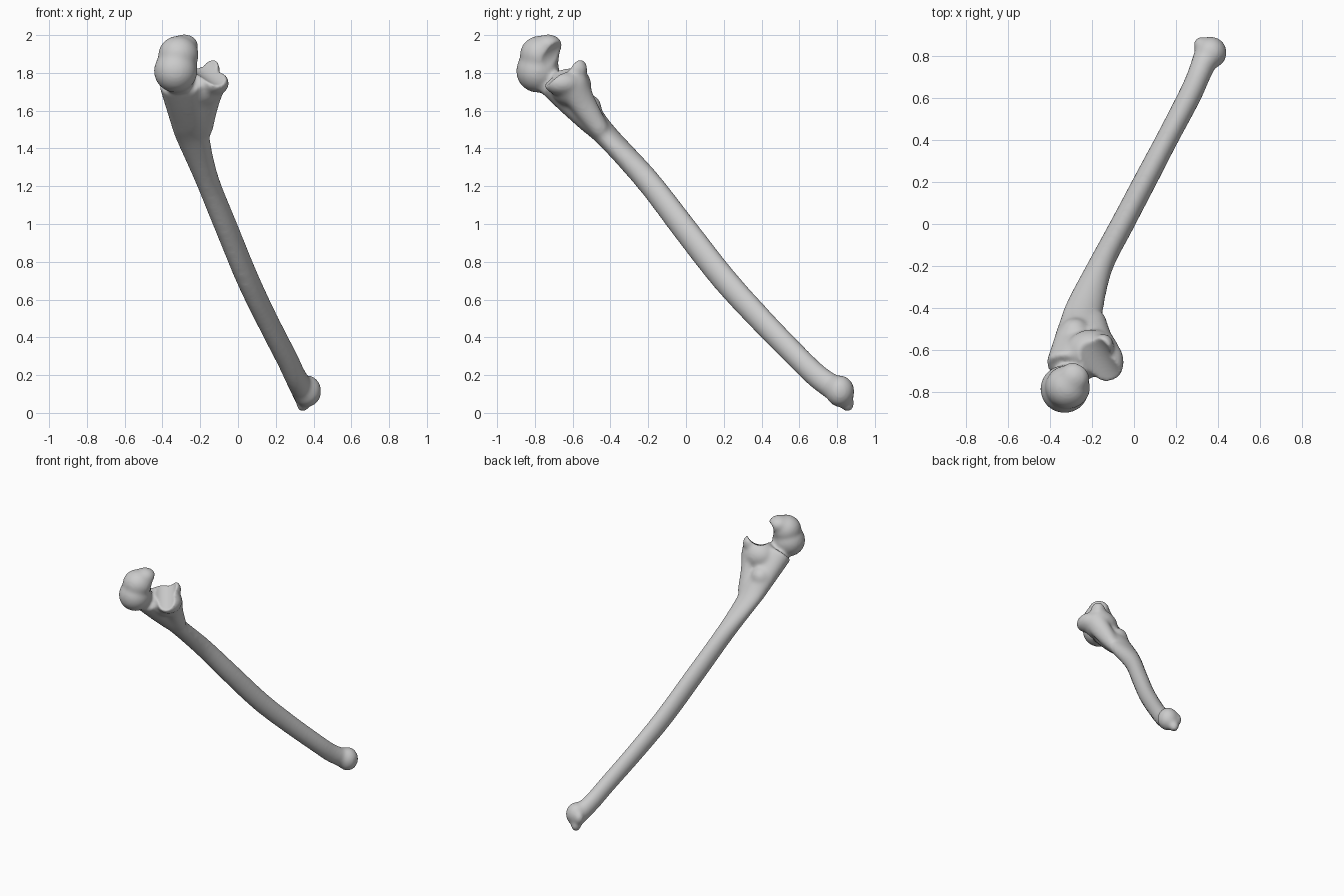
import bpy, bmesh
from math import cos, sin, tau
from mathutils import Vector, Matrix

cube = bpy.data.objects.get("Cube")
if cube:
    bpy.data.objects.remove(cube, do_unlink=True)

mat = bpy.data.materials.new("bone grey")
mat.use_nodes = True
grey = (0.6, 0.6, 0.6, 1)
mat.diffuse_color = grey
mat.node_tree.nodes["Principled BSDF"].inputs["Base Color"].default_value = grey

bm = bmesh.new()


def blob(center, radii):
    """Ellipsoid lump."""
    m = Matrix.Translation(center) @ Matrix.Diagonal((*radii, 1))
    bmesh.ops.create_uvsphere(bm, u_segments=32, v_segments=20, radius=1, matrix=m)


def spline(rows, steps=5):
    """Catmull-Rom interpolation of whole section rows."""
    pts = [rows[0]] + rows + [rows[-1]]
    out = []
    for quad in zip(pts, pts[1:], pts[2:], pts[3:]):
        for i in range(steps):
            t = i / steps
            out.append([0.5 * (2 * b + (c - a) * t + (2 * a - 5 * b + 4 * c - d) * t * t
                               + (3 * b - a - 3 * c + d) * t ** 3)
                        for a, b, c, d in zip(*quad)])
    return out + [rows[-1]]


def loft(rows, sides=24):
    """Elliptical tube; each row is x, y, z, half width, half height."""
    rows = spline(rows)
    path = [Vector(r[:3]) for r in rows]
    rings = []
    for i, (p, r) in enumerate(zip(path, rows)):
        t = (path[min(i + 1, len(path) - 1)] - path[max(i - 1, 0)]).normalized()
        u = t.cross(Vector((0, 0, 1))).normalized()
        v = u.cross(t)
        angles = [tau * k / sides for k in range(sides)]
        rings.append([bm.verts.new(p + u * cos(a) * r[3] + v * sin(a) * r[4]) for a in angles])
    faces = [bm.faces.new(rings[0]), bm.faces.new(rings[-1][::-1])]
    for a, b in zip(rings, rings[1:]):
        for k in range(sides):
            j = (k + 1) % sides
            faces.append(bm.faces.new((a[k], b[k], b[j], a[j])))
    bmesh.ops.recalc_face_normals(bm, faces=faces)


# Shaft, from the lower head up into the elbow end
loft([(.345, .80, .12, .062, .068),
      (.305, .70, .19, .056, .065),
      (.26, .60, .285, .056, .064),
      (.155, .40, .49, .054, .067),
      (.05, .20, .71, .056, .070),
      (-.055, 0, .965, .057, .070),
      (-.16, -.20, 1.225, .061, .066),
      (-.235, -.40, 1.445, .091, .060),
      (-.255, -.50, 1.55, .107, .074),
      (-.28, -.60, 1.655, .114, .085),
      (-.305, -.69, 1.75, .118, .092)])

# Lower head with its small pointed knob and side lobe
blob((.365, .815, .115), (.077, .077, .085))
blob((.343, .855, .047), (.036, .036, .044))
blob((.318, .855, .11), (.036, .036, .05))

# Elbow hook
blob((-.33, -.785, 1.81), (.116, .115, .115))
blob((-.315, -.775, 1.895), (.108, .105, .102))
blob((-.285, -.73, 1.945), (.075, .075, .06))

# Ledge under the joint: tip, inner flange, outer edge and support
blob((-.20, -.61, 1.73), (.13, .11, .11))
blob((-.145, -.575, 1.82), (.05, .055, .06))
blob((-.125, -.655, 1.745), (.078, .10, .065))
blob((-.28, -.52, 1.61), (.075, .075, .08))
loft([(-.19, -.45, 1.49, .055, .05),
      (-.165, -.54, 1.63, .06, .07),
      (-.14, -.60, 1.74, .07, .085)])


def finish(name):
    """Turn the current bmesh into a named object."""
    mesh = bpy.data.meshes.new(name)
    bm.to_mesh(mesh)
    bm.free()
    mesh.materials.append(mat)
    obj = bpy.data.objects.new(name, mesh)
    bpy.context.collection.objects.link(obj)
    return obj


bone = finish("forearm_bone")

# Rounded notch cutter, tilted down towards the front
axis = Vector((.57, -.82, -.43))
bm = bmesh.new()
m = Matrix.Translation((-.21, -.61, 1.907)) @ axis.to_track_quat('Z', 'Y').to_matrix().to_4x4()
bmesh.ops.create_cone(bm, cap_ends=True, segments=48, radius1=.094, radius2=.094,
                      depth=.8, matrix=m)
cutter = finish("notch_cutter")
cutter.hide_render = True


def fuse(voxel, repeats):
    """Merge everything into one skin and soften it."""
    r = bone.modifiers.new("fuse", 'REMESH')
    r.mode = 'VOXEL'
    r.voxel_size = voxel
    s = bone.modifiers.new("soften", 'SMOOTH')
    s.factor = 0.5
    s.iterations = repeats


# Fuse the lumps, carve the notch, then soften its rim
fuse(.012, 10)
cut = bone.modifiers.new("notch", 'BOOLEAN')
cut.operation = 'DIFFERENCE'
cut.solver = 'EXACT'
cut.object = cutter
fuse(.009, 4)

# Bake the modifiers and drop the cutter
deps = bpy.context.evaluated_depsgraph_get()
baked = bpy.data.meshes.new_from_object(bone.evaluated_get(deps))
bone.modifiers.clear()
bone.data = baked
baked.shade_smooth()
bpy.data.objects.remove(cutter, do_unlink=True)
